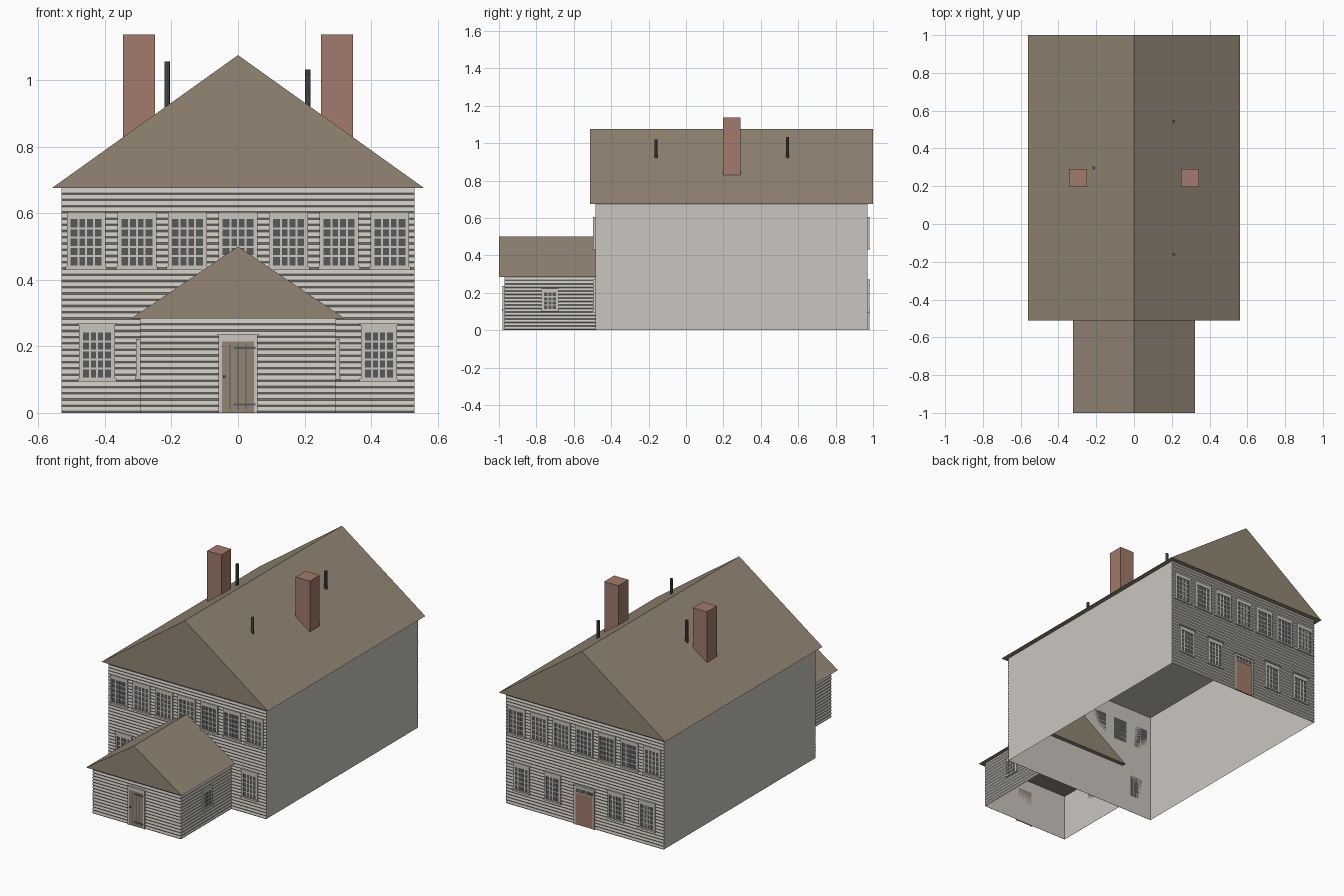
import bpy, bmesh
from math import pi
from mathutils import Matrix, Vector

cube = bpy.data.objects.get("Cube")
if cube:
    bpy.data.objects.remove(cube)


def material(name, color):
    m = bpy.data.materials.new(name)
    m.use_nodes = True
    m.diffuse_color = (*color, 1)
    m.node_tree.nodes["Principled BSDF"].inputs["Base Color"].default_value = (*color, 1)
    return m


WHITE = material("off white paint", (0.59, 0.56, 0.52))
SHINGLE = material("brown shingle", (0.29, 0.235, 0.175))
BRICK = material("red brick", (0.36, 0.195, 0.15))
DARK = material("dark grey", (0.095, 0.1, 0.1))
WOOD = material("door wood", (0.29, 0.235, 0.175))


class Part:
    """Collects boxes and sheets into one object; local axes are across, up, outward."""

    def __init__(self, name, *mats, place=None):
        self.name, self.mats = name, mats
        self.place = place or Matrix()
        self.bm = bmesh.new()

    def box(self, x, y, z, mat=0):
        size = [b - a for a, b in (x, y, z)]
        mid = [(a + b) / 2 for a, b in (x, y, z)]
        m = self.place @ Matrix.Translation(mid) @ Matrix.Diagonal((*size, 1))
        new = bmesh.ops.create_cube(self.bm, size=1, matrix=m)["verts"]
        for f in {f for v in new for f in v.link_faces}:
            f.material_index = mat
        return new

    def face(self, points):
        return self.bm.faces.new([self.bm.verts.new(self.place @ Vector(p)) for p in points])

    def finish(self, fix_normals=True):
        if fix_normals:
            bmesh.ops.recalc_face_normals(self.bm, faces=self.bm.faces)
        mesh = bpy.data.meshes.new(self.name)
        self.bm.to_mesh(mesh)
        self.bm.free()
        for m in self.mats:
            mesh.materials.append(m)
        ob = bpy.data.objects.new(self.name, mesh)
        bpy.context.collection.objects.link(ob)
        return ob


def wall_frame(x, y, turn):
    """Wall placement: local x across, local y up, local z outward (turn 0 faces front)."""
    return Matrix.Translation((x, y, 0)) @ Matrix.Rotation(turn, 4, 'Z') @ Matrix.Rotation(pi / 2, 4, 'X')


def shell(name, half, y, top):
    # wall block with an open bottom
    p = Part(name, WHITE)
    p.box((-half, half), y, (0, top))
    p.bm.faces.ensure_lookup_table()
    floor = min(p.bm.faces, key=lambda f: f.calc_center_median().z)
    bmesh.ops.delete(p.bm, geom=[floor], context='FACES_ONLY')
    p.finish(False)


def roof(name, half, y, eave, ridge):
    p = Part(name, SHINGLE)
    front = p.face([(-half, y[0], eave), (half, y[0], eave), (0, y[0], ridge)])
    ext = bmesh.ops.extrude_face_region(p.bm, geom=[front], use_keep_orig=True)["geom"]
    bmesh.ops.translate(p.bm, vec=(0, y[1] - y[0], 0),
                        verts=[v for v in ext if isinstance(v, bmesh.types.BMVert)])
    p.finish()


def siding(name, place, half, top, courses):
    # clapboards with a bevelled lower lip
    p = Part(name, WHITE, place=place)
    step, lip, back, out = top / courses, 0.005, 0.001, 0.005
    for i in range(courses):
        z = i * step
        for za, wa, zb, wb in ((z, back, z + lip, out), (z + lip, out, z + step, back)):
            p.face([(-half, za, wa), (half, za, wa), (half, zb, wb), (-half, zb, wb)])
    p.finish(False)


def window(name, place, u, width, z, cols=4, rows=5, cap=False):
    p = Part(name, WHITE, DARK, place=place @ Matrix.Translation((u, 0, 0)))
    h, (lo, hi) = width / 2, z
    side, head, foot, bar = 0.012, 0.022, 0.009, 0.003
    p.box((-h, h), (lo, hi), (0, 0.007), 1)
    for s in (-1, 1):
        p.box(sorted((s * h, s * (h + side))), (lo - foot, hi + head), (0, 0.011))
    p.box((-h, h), (hi, hi + head), (0, 0.011))
    p.box((-h - side - 0.004, h + side + 0.004), (lo - foot - 0.004, lo - 0.003), (0, 0.015))
    p.box((-h, h), (lo - 0.003, lo), (0, 0.011))
    if cap:
        p.box((-h - side - 0.006, h + side + 0.006), (hi + head, hi + head + 0.006), (0, 0.015))
    for i in range(1, cols):
        c = -h + width * i / cols
        p.box((c - bar, c + bar), (lo, hi), (0, 0.009))
    for i in range(1, rows):
        c = lo + (hi - lo) * i / rows
        p.box((-h, h), (c - bar, c + bar), (0, 0.0088))
    p.finish()


def door(name, place, half, leaf_top, frame_top, edge, leaf):
    p = Part(name, WHITE, leaf, DARK, place=place)
    p.box((-half, half), (0, leaf_top), (0, 0.007), 1)
    for s in (-1, 1):
        p.box(sorted((s * half, s * (half + edge))), (0, frame_top), (0, 0.011))
    p.box((-half, half), (leaf_top, frame_top), (0, 0.011))
    p.box((-half - edge - 0.003, half + edge + 0.003), (frame_top - 0.006, frame_top), (0, 0.015))
    return p


# Main house and front wing
shell("main_walls", 0.53, (-0.485, 0.97), 0.675)
roof("main_roof", 0.56, (-0.512, 1.0), 0.675, 1.075)
shell("wing_walls", 0.295, (-0.97, -0.485), 0.283)
roof("wing_roof", 0.322, (-1.0, -0.46), 0.283, 0.5)

front = wall_frame(0, -0.485, 0)
rear = wall_frame(0, 0.97, pi)
wing_front = wall_frame(0, -0.97, 0)
wing_sides = {"left": wall_frame(0.295, -0.7275, pi / 2),
              "right": wall_frame(-0.295, -0.7275, -pi / 2)}

# Clapboards
siding("front_siding", front, 0.53, 0.675, 36)
siding("rear_siding", rear, 0.53, 0.675, 36)
siding("wing_front_siding", wing_front, 0.295, 0.283, 15)
for side, place in wing_sides.items():
    siding(f"wing_{side}_siding", place, 0.2425, 0.283, 15)
    window(f"wing_{side}_window", place, 0, 0.066, (0.113, 0.2), 3, 4)

# Upper and lower windows
for i in range(7):
    for label, place in (("front", front), ("rear", rear)):
        window(f"{label}_upper_window_{i + 1}", place, (i - 3) * 0.152, 0.093, (0.443, 0.582))
for i, u in enumerate((-0.423, 0.423)):
    window(f"front_lower_window_{i + 1}", front, u, 0.084, (0.107, 0.242), cap=True)
for i, u in enumerate((-0.423, -0.212, 0.212, 0.423)):
    window(f"rear_lower_window_{i + 1}", rear, u, 0.084, (0.107, 0.242), cap=True)

# Plank door with strap hinges and a latch
p = door("front_door", wing_front, 0.048, 0.215, 0.237, 0.01, WOOD)
for u in (-0.024, 0, 0.024):
    p.box((u - 0.001, u + 0.001), (0.01, 0.205), (0.006, 0.0075), 2)
for z in (0.025, 0.195):
    p.box((-0.012, 0.052), (z - 0.003, z + 0.003), (0.006, 0.0115), 2)
p.box((-0.045, -0.037), (0.105, 0.112), (0.006, 0.013), 2)
p.finish()

# Red rear door with a transom light
p = door("rear_door", rear, 0.058, 0.222, 0.24, 0.011, BRICK)
p.box((-0.058, 0.058), (0.194, 0.2), (0, 0.01))
p.box((-0.054, 0.054), (0.2, 0.22), (0, 0.008), 2)
for i in range(1, 5):
    u = -0.054 + 0.108 * i / 5
    p.box((u - 0.002, u + 0.002), (0.2, 0.222), (0, 0.01))
p.finish()

# Chimneys
for side, s in (("left", 1), ("right", -1)):
    p = Part(f"{side}_chimney", BRICK)
    p.box(sorted((s * 0.25, s * 0.345)), (0.197, 0.292), (0.78, 1.137))
    p.finish()

# Vent pipes
for i, (x, y, top) in enumerate(((0.21, 0.543, 1.032), (0.21, -0.16, 1.018), (-0.213, 0.297, 1.055))):
    p = Part(f"vent_pipe_{i + 1}", DARK)
    bmesh.ops.create_cone(p.bm, cap_ends=True, segments=8, radius1=0.0085, radius2=0.0085,
                          depth=top - 0.88, matrix=Matrix.Translation((x, y, (top + 0.88) / 2)))
    p.finish()
